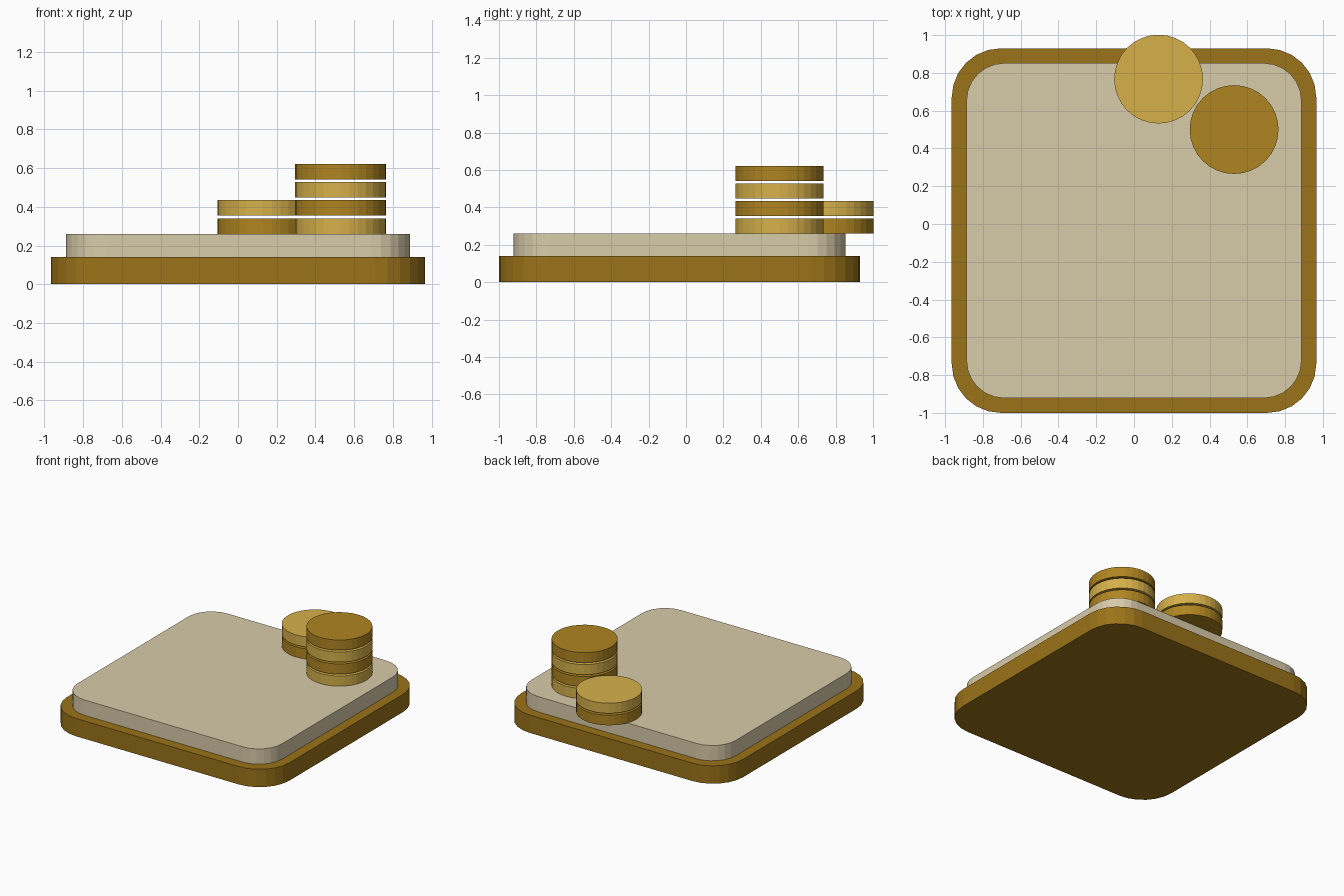
import bpy, bmesh
from math import cos, sin, pi

if "Cube" in bpy.data.objects:
    bpy.data.objects.remove(bpy.data.objects["Cube"])


def material(name, rgb):
    m = bpy.data.materials.new(name)
    lin = [(c / 255 / 12.92) if c < 11 else ((c / 255 + 0.055) / 1.055) ** 2.4 for c in rgb]
    m.diffuse_color = (*lin, 1)
    m.use_nodes = True
    m.node_tree.nodes["Principled BSDF"].inputs["Base Color"].default_value = m.diffuse_color
    return m


def prism(name, outline, z0, z1, mat):
    """Extrude a closed outline from z0 to z1."""
    bm = bmesh.new()
    face = bm.faces.new([bm.verts.new((x, y, z0)) for x, y in outline])
    ext = bmesh.ops.extrude_face_region(bm, geom=[face], use_keep_orig=True)
    top = [v for v in ext["geom"] if isinstance(v, bmesh.types.BMVert)]
    bmesh.ops.translate(bm, verts=top, vec=(0, 0, z1 - z0))
    bmesh.ops.recalc_face_normals(bm, faces=bm.faces)
    mesh = bpy.data.meshes.new(name)
    bm.to_mesh(mesh)
    bm.free()
    mesh.materials.append(mat)
    obj = bpy.data.objects.new(name, mesh)
    bpy.context.collection.objects.link(obj)
    return obj


def rounded_rect(hx, hy, cy, r, seg=6):
    pts = []
    for q, (sx, sy) in enumerate([(1, 1), (-1, 1), (-1, -1), (1, -1)]):
        for i in range(seg + 1):
            a = (q + i / seg) * pi / 2
            pts.append((sx * (hx - r) + r * cos(a), cy + sy * (hy - r) + r * sin(a)))
    return pts


def circle(x, y, r, n=32):
    return [(x + r * cos(2 * pi * i / n), y + r * sin(2 * pi * i / n)) for i in range(n)]


bronze = material("bronze", (155, 115, 25))
cream = material("cream", (217, 204, 170))
light_gold = material("light_gold", (214, 176, 74))
dark_gold = material("dark_gold", (175, 133, 33))

# Base and raised plate
prism("base", rounded_rect(0.965, 0.965, -0.035, 0.26), 0, 0.14, bronze)
prism("plate", rounded_rect(0.887, 0.887, -0.035, 0.20), 0.14, 0.26, cream)

# Two stacks of discs in alternating colours, with thin gaps between them
stacks = [("tall_stack", 0.53, 0.50, 4, 0), ("short_stack", 0.13, 0.767, 2, 1)]
for name, x, y, count, first in stacks:
    for i in range(count):
        z = 0.26 + i * 0.094
        mat = (light_gold, dark_gold)[(i + first) % 2]
        prism(f"{name}_disc_{i + 1}", circle(x, y, 0.235), z, z + 0.08, mat)
